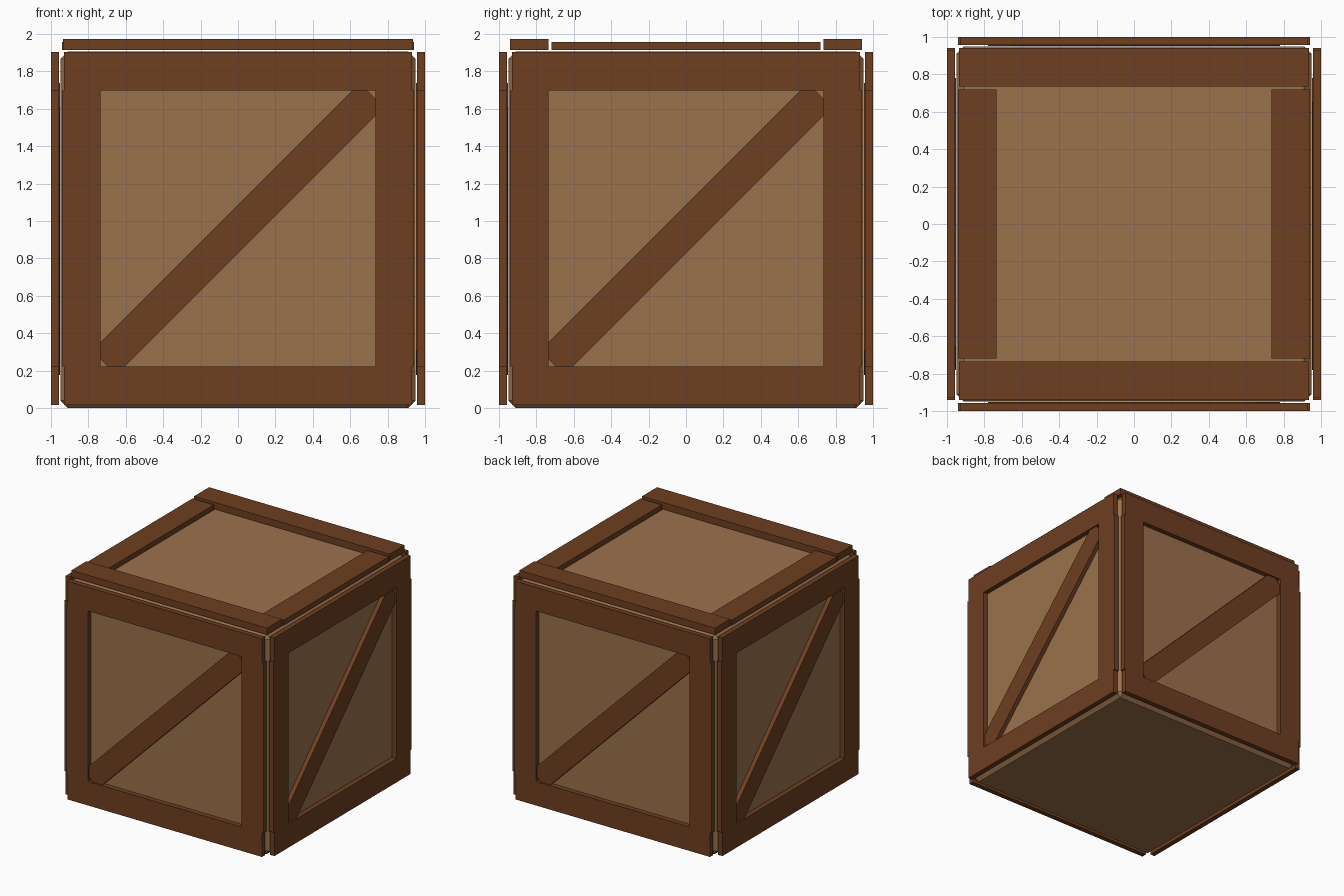
import bpy, bmesh, math
from mathutils import Matrix, Vector

if "Cube" in bpy.data.objects:
    bpy.data.objects.remove(bpy.data.objects["Cube"])


def material(name, rgb):
    m = bpy.data.materials.new(name)
    m.diffuse_color = (*rgb, 1)
    m.use_nodes = True
    m.node_tree.nodes["Principled BSDF"].inputs["Base Color"].default_value = m.diffuse_color
    return m


LIGHT = material("light_wood", (0.33, 0.165, 0.072))
DARK = material("dark_wood", (0.156, 0.049, 0.0153))


def box(name, lo, hi, mat, turn=0.0, tilt=0.0, bevel=0.0):
    """Box between two corners; tilted about its own centre (y axis), then turned about z."""
    lo, hi = Vector(lo), Vector(hi)
    centre, size = (lo + hi) / 2, hi - lo
    bm = bmesh.new()
    bmesh.ops.create_cube(bm, size=1)
    bmesh.ops.scale(bm, vec=size, verts=bm.verts)
    if bevel:
        bmesh.ops.bevel(bm, geom=bm.edges[:], offset=bevel, segments=1,
                        profile=0.5, affect='EDGES')
    bm.transform(Matrix.Rotation(turn, 4, 'Z') @ Matrix.Translation(centre)
                 @ Matrix.Rotation(tilt, 4, 'Y'))
    mesh = bpy.data.meshes.new(name)
    bm.to_mesh(mesh)
    bm.free()
    mesh.materials.append(mat)
    ob = bpy.data.objects.new(name, mesh)
    bpy.context.collection.objects.link(ob)
    return ob


# Chamfered inner crate body
box("crate_body", (-0.95, -0.95, 0), (0.95, 0.95, 1.907), LIGHT, bevel=0.04)

# Four identical framed sides with a diagonal brace
for i, side in enumerate(("front", "right", "back", "left")):
    turn = i * math.pi / 2
    y0, y1 = -1.0, -0.957
    box(side + "_bottom_rail", (-0.93, y0, 0.015), (0.93, y1, 0.222), DARK, turn)
    box(side + "_top_rail", (-0.93, y0, 1.696), (0.93, y1, 1.902), DARK, turn)
    for s, tag in ((-1, "left"), (1, "right")):
        xs = sorted((s * 0.735, s * 0.942))
        box(f"{side}_{tag}_stile", (xs[0], y0, 0.222), (xs[1], y1, 1.696), DARK, turn)
    box(side + "_brace", (-1.013, -0.988, 0.957 - 0.091), (1.013, -0.951, 0.957 + 0.091),
        DARK, turn, tilt=-math.pi / 4)

# Lid boards: thick ones at front and back, thinner ones between them
for s, y_tag, x_tag in ((-1, "front", "left"), (1, "back", "right")):
    a, b = sorted((s * 0.735, s * 0.94))
    box(f"lid_{y_tag}_board", (-0.935, a, 1.913), (0.935, b, 1.972), DARK)
    box(f"lid_{x_tag}_board", (a, -0.72, 1.913), (b, 0.72, 1.957), DARK)
